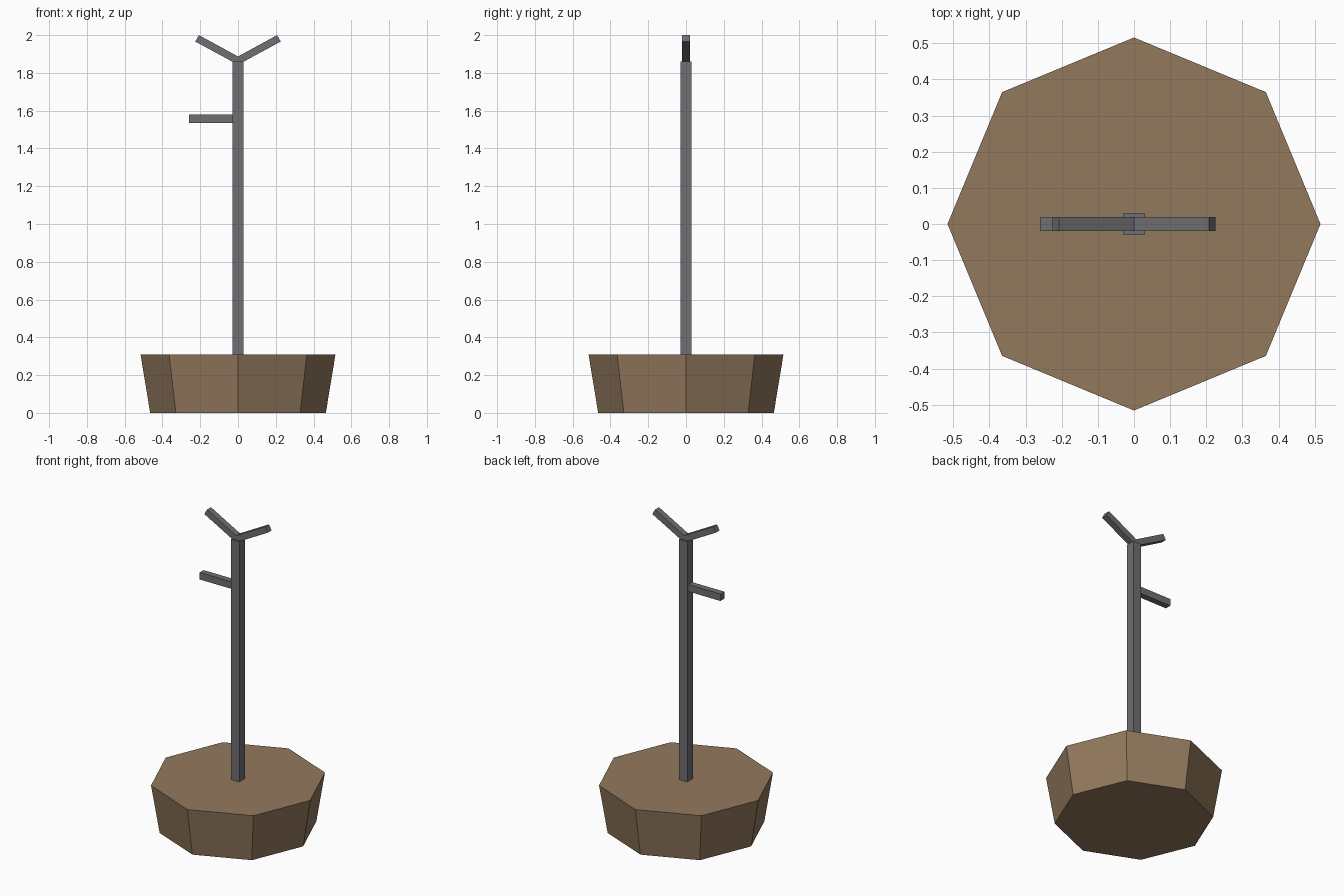
import bpy
import math

if "Cube" in bpy.data.objects:
    bpy.data.objects.remove(bpy.data.objects["Cube"])


def material(name, rgb):
    m = bpy.data.materials.new(name)
    m.diffuse_color = (*rgb, 1)
    m.use_nodes = True
    m.node_tree.nodes["Principled BSDF"].inputs["Base Color"].default_value = m.diffuse_color
    return m


wood = material("wood", (0.29, 0.19, 0.11))
metal = material("metal", (0.16, 0.16, 0.175))


def box(name, x, y, z, mat):
    """Box spanning the given (min, max) range on each axis."""
    spans = (x, y, z)
    bpy.ops.mesh.primitive_cube_add(size=1, location=[(a + b) / 2 for a, b in spans])
    obj = bpy.context.object
    obj.name = name
    obj.scale = [b - a for a, b in spans]
    bpy.ops.object.transform_apply(location=False, rotation=False, scale=True)
    obj.data.materials.append(mat)
    return obj


# Tapered octagonal base, corners on the axes
bpy.ops.mesh.primitive_cone_add(vertices=8, radius1=0.465, radius2=0.516,
                                depth=0.31, location=(0, 0, 0.155))
base = bpy.context.object
base.name = "base"
base.data.materials.append(wood)

# Square post and the short side peg
box("post", (-0.03, 0.03), (-0.03, 0.03), (0.31, 1.86), metal)
box("side_peg", (-0.26, -0.03), (-0.02, 0.02), (1.535, 1.58), metal)

# Forked top: one V profile, mirrored in x and extruded in y
right = [(0.0, 1.843), (0.226, 1.966), (0.207, 2.0), (0.0, 1.887)]
left = [(-x, z) for x, z in right[2:0:-1]]
profile = right + left
n = len(profile)
verts = [(x, y, z) for y in (-0.02, 0.02) for x, z in profile]
faces = [tuple(range(n)), tuple(reversed(range(n, 2 * n)))]
faces += [(i, i + n, (i + 1) % n + n, (i + 1) % n) for i in range(n)]
mesh = bpy.data.meshes.new("forked_top")
mesh.from_pydata(verts, [], faces)
mesh.materials.append(metal)
fork = bpy.data.objects.new("forked_top", mesh)
bpy.context.collection.objects.link(fork)
